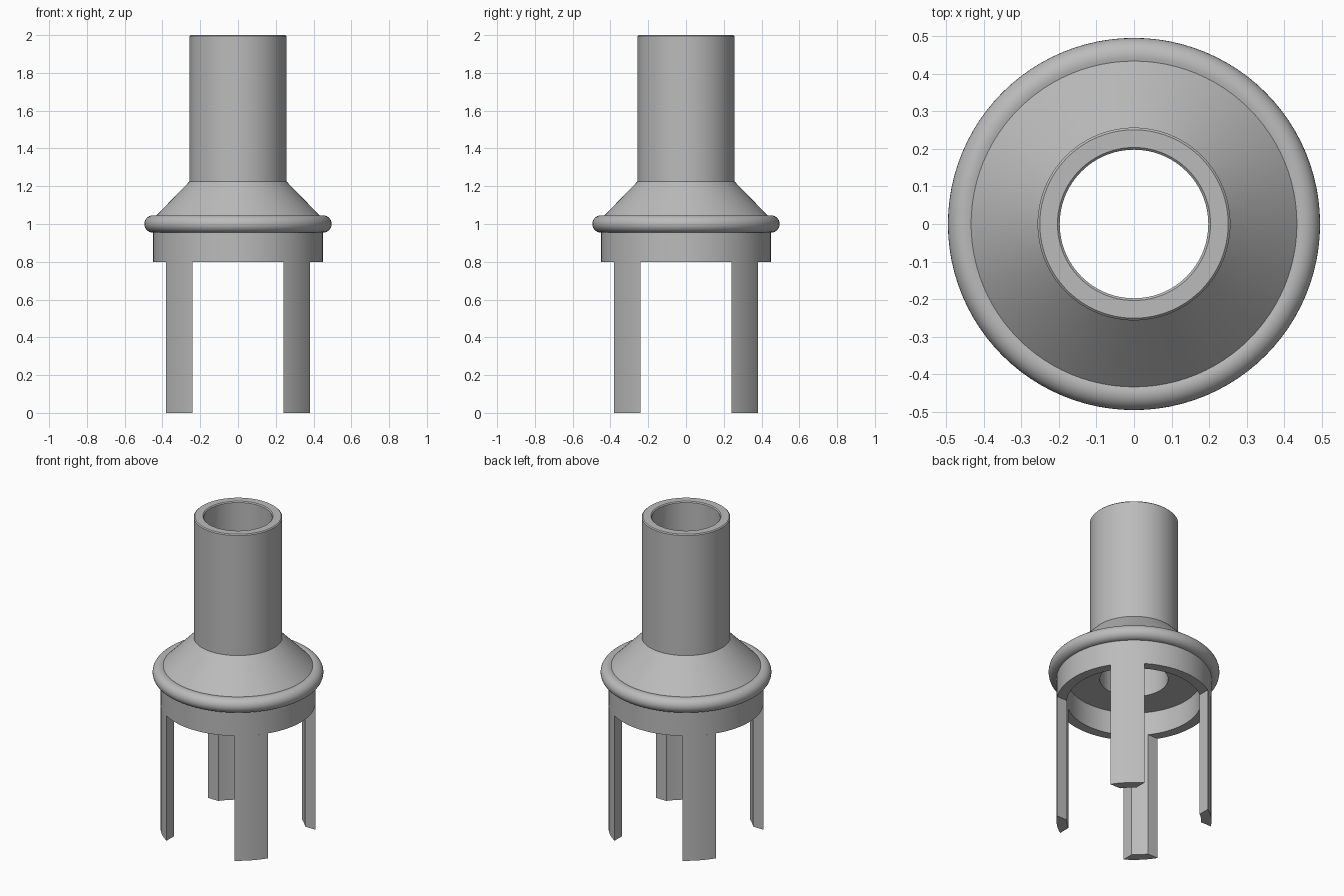
import bpy, bmesh, math

cube = bpy.data.objects.get("Cube")
if cube:
    bpy.data.objects.remove(cube)

SEGMENTS = 96
SKIRT_OUT, SKIRT_IN, SKIRT_Z = 0.45, 0.39, 0.8
SLOT = 0.24          # half width of the cross slot between the legs
BORE, PIPE = 0.198, 0.257
RIM_R, BEVEL = 0.046, 0.006

grey = bpy.data.materials.new("plain_grey")
grey.use_nodes = True
colour = (0.5, 0.5, 0.5, 1)
grey.diffuse_color = colour
grey.node_tree.nodes["Principled BSDF"].inputs["Base Color"].default_value = colour


def finish(name, bm):
    bmesh.ops.recalc_face_normals(bm, faces=bm.faces)
    mesh = bpy.data.meshes.new(name)
    bm.to_mesh(mesh)
    bm.free()
    mesh.materials.append(grey)
    obj = bpy.data.objects.new(name, mesh)
    bpy.context.collection.objects.link(obj)
    bpy.ops.object.select_all(action='DESELECT')
    obj.select_set(True)
    bpy.context.view_layer.objects.active = obj
    bpy.ops.object.shade_smooth_by_angle(angle=math.radians(25))
    return obj


def revolve(name, profile):
    bm = bmesh.new()
    rings = []
    for i in range(SEGMENTS):
        a = math.tau * i / SEGMENTS
        rings.append([bm.verts.new((r * math.cos(a), r * math.sin(a), z)) for r, z in profile])
    n = len(profile)
    for i in range(SEGMENTS):
        p, q = rings[i], rings[(i + 1) % SEGMENTS]
        for j in range(n):
            k = (j + 1) % n
            bm.faces.new((p[j], q[j], q[k], p[k]))
    return finish(name, bm)


def leg_arc(radius, steps=10):
    # arc kept inside one corner of the cross slot
    start = math.asin(SLOT / radius)
    span = math.pi / 2 - 2 * start
    return [(radius * math.cos(start + span * i / steps),
             radius * math.sin(start + span * i / steps)) for i in range(steps + 1)]


# Hollow body: skirt, rounded rim, cone and pipe in one turned profile
rim = []
for i in range(17):
    a = math.radians(-90 + 200 * i / 16)
    rim.append((SKIRT_OUT + RIM_R * math.cos(a), 1.0 + RIM_R * math.sin(a)))
body = [(BORE, 0.95), (SKIRT_IN, 0.95), (SKIRT_IN, SKIRT_Z), (SKIRT_OUT, SKIRT_Z)]
body += rim
body += [(PIPE, 1.225), (PIPE, 2 - BEVEL), (PIPE - BEVEL, 2),
         (BORE + BEVEL, 2), (BORE, 2 - BEVEL)]
revolve("turned_body", body)

# Four legs left standing between the slots
outline = leg_arc(SKIRT_OUT) + leg_arc(SKIRT_IN)[::-1]
for side, sx in (("left", 1), ("right", -1)):
    for end, sy in (("back", 1), ("front", -1)):
        bm = bmesh.new()
        base = bm.faces.new([bm.verts.new((sx * x, sy * y, 0)) for x, y in outline])
        top = bmesh.ops.extrude_face_region(bm, geom=[base])["geom"]
        verts = [g for g in top if isinstance(g, bmesh.types.BMVert)]
        bmesh.ops.translate(bm, verts=verts, vec=(0, 0, SKIRT_Z))
        finish(f"{end}_{side}_leg", bm)
